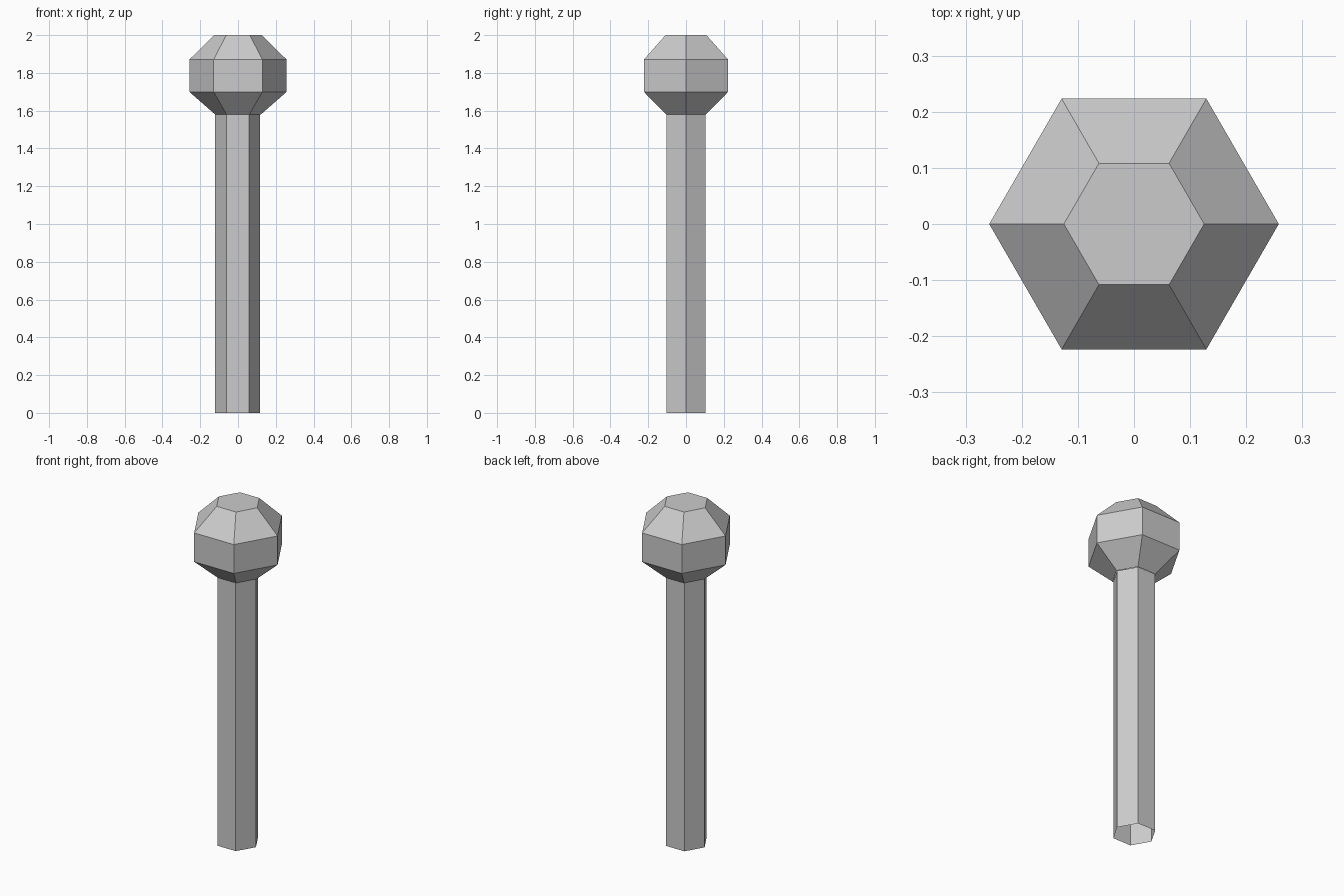
import bpy, bmesh
from math import cos, sin, pi

if "Cube" in bpy.data.objects:
    bpy.data.objects.remove(bpy.data.objects["Cube"])

SIDES = 6


def lathe(name, profile, cap_top=False, x=0.0):
    """Six-sided turned shell from (radius, height) pairs, bottom to top."""
    bm = bmesh.new()
    rings = [[bm.verts.new((r * cos(2 * pi * i / SIDES), r * sin(2 * pi * i / SIDES), z))
              for i in range(SIDES)] for r, z in profile]
    for low, high in zip(rings, rings[1:]):
        for i in range(SIDES):
            j = (i + 1) % SIDES
            bm.faces.new((low[i], low[j], high[j], high[i]))
    if cap_top:
        bm.faces.new(rings[-1])
    mesh = bpy.data.meshes.new(name)
    bm.to_mesh(mesh)
    bm.free()
    obj = bpy.data.objects.new(name, mesh)
    obj.location.x = x
    bpy.context.collection.objects.link(obj)
    return obj


# Hexagonal shaft, open at the bottom
lathe("shaft", [(0.119, 0.0), (0.119, 1.58)], x=-0.002)

# Faceted knob with a flat top
lathe("knob", [(0.121, 1.58), (0.258, 1.70), (0.258, 1.87), (0.125, 2.0)], cap_top=True)
